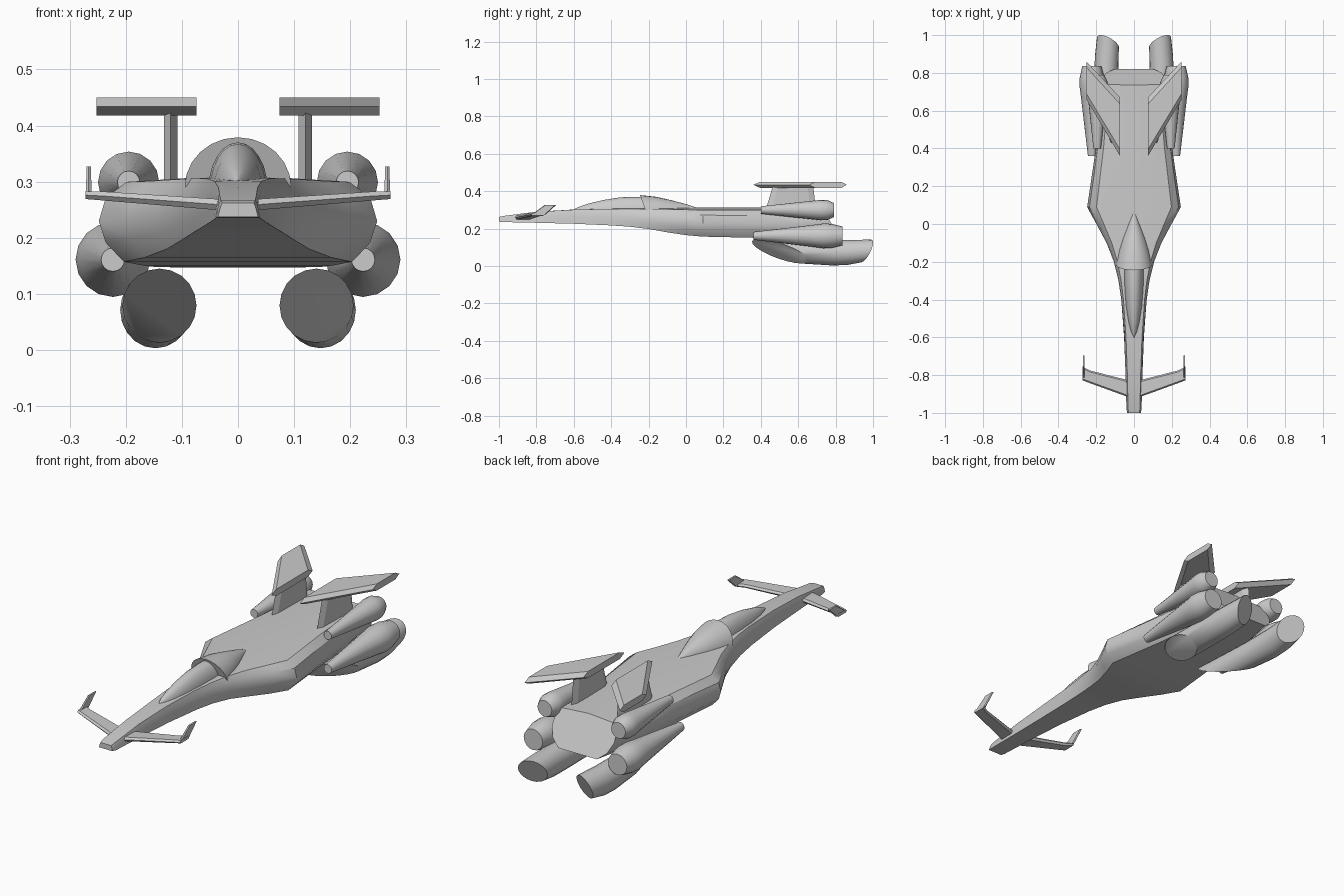
import bpy, bmesh, math

if "Cube" in bpy.data.objects:
    bpy.data.objects.remove(bpy.data.objects["Cube"])


def loft(name, rings, mirror=False, angle=32):
    """Skin a list of equal-length point rings and cap both ends."""
    bm = bmesh.new()
    vs = [[bm.verts.new(p) for p in r] for r in rings]
    n = len(vs[0])
    for a, b in zip(vs, vs[1:]):
        for i in range(n):
            j = (i + 1) % n
            bm.faces.new((a[i], a[j], b[j], b[i]))
    bm.faces.new(vs[0])
    bm.faces.new(vs[-1])
    bmesh.ops.recalc_face_normals(bm, faces=bm.faces)
    me = bpy.data.meshes.new(name)
    bm.to_mesh(me)
    bm.free()
    me.shade_smooth()
    me.set_sharp_from_angle(angle=math.radians(angle))
    ob = bpy.data.objects.new(name, me)
    bpy.context.collection.objects.link(ob)
    if mirror:
        ob.modifiers.new("mirror", "MIRROR")
    return ob


def circle(n=16):
    return [(math.cos(2 * math.pi * i / n), math.sin(2 * math.pi * i / n)) for i in range(n)]


def foil(y0, y1, h, e):
    """Six-sided blade section: (along y, thickness)."""
    return [(y0, 0), (y0 + e, h), (y1 - e, h), (y1, 0), (y1 - e, -h), (y0 + e, -h)]


def flat_foil(x, z, *f):
    return [(x, y, z + t) for y, t in foil(*f)]


def upright_foil(x, z, *f):
    return [(x + t, y, z) for y, t in foil(*f)]


# Hull: trapezoid nose blending into a wide body with rounded sides
NOSE = [(0, 1), (.78, 1), (.86, .75), (.91, .5), (.95, .25), (1, 0)]
BODY = [(0, 1), (.8, .92), (.95, .74), (1, .47), (.95, .22), (.82, 0)]
TAIL = [(0, 1), (.85, .95), (.97, .78), (1, .5), (.87, .2), (.62, 0)]


def hull_ring(y, w, zt, zb, t, shear=0):
    prof = [(a[0] + (b[0] - a[0]) * t, a[1] + (b[1] - a[1]) * t) for a, b in zip(NOSE, BODY)]
    if shear:
        prof = TAIL
    half = [(w * x, y + shear * (1 - z), zb + (zt - zb) * z) for x, z in prof]
    return half + [(-x, y, z) for x, y, z in half[-1:0:-1]]


loft("hull", [hull_ring(*s) for s in [
    (-1, .036, .262, .237, 0), (-.98, .04, .267, .235, 0), (-.8, .045, .29, .231, .05),
    (-.6, .054, .302, .226, .15), (-.4, .071, .308, .217, .35), (-.3, .086, .31, .21, .5),
    (-.2, .11, .311, .198, .65), (-.1, .148, .312, .18, .8), (0, .2, .312, .165, .95),
    (.09, .248, .312, .157, 1), (.4, .202, .312, .15, 1), (.6, .18, .31, .148, 1),
    (.735, .165, .307, .147, 1, .085)]])


# Cockpit glass and the fairing behind it
def arch(y, w, zt, base, lean=0, n=12):
    return [(w * math.cos(math.pi * i / n), y + lean * (1 - math.sin(math.pi * i / n)),
             base + (zt - base) * math.sin(math.pi * i / n)) for i in range(n + 1)]


loft("canopy", [arch(y, w, z, .285) for y, w, z in [
    (-.6, .004, .303), (-.57, .018, .317), (-.52, .031, .334), (-.44, .043, .353),
    (-.35, .05, .367), (-.27, .053, .37), (-.2, .053, .368)]], angle=50)
loft("canopy_fairing", [arch(y, w, z, .29, l) for y, w, z, l in [
    (-.245, .095, .379, .03), (-.16, .08, .37, .02), (-.08, .059, .352, .01),
    (0, .032, .331, 0), (.07, .006, .308, 0)]], angle=50)

# Nose wings with raised tips
loft("nose_wing", [flat_foil(.02, .258, -.92, -.83, .01, .008),
                   flat_foil(.235, .274, -.842, -.775, .008, .008),
                   flat_foil(.272, .276, -.828, -.755, .007, .008)], True, 20)
loft("nose_winglet", [upright_foil(.266, .275, -.826, -.75, .005, .006),
                      upright_foil(.266, .327, -.755, -.693, .004, .006)], True, 20)

# Tail pylons carrying swept plates
loft("tail_pylon", [upright_foil(.12, .295, .425, .695, .012, .03),
                    upright_foil(.12, .43, .465, .68, .012, .03)], True, 20)
loft("tail_plate", [flat_foil(.074, .434, .36, .67, .016, .035),
                    flat_foil(.252, .434, .66, .86, .016, .03)], True, 20)


# Side engine pods
def pod(name, x, z, stations):
    loft(name, [[(x + r * c, y, z + r * s) for c, s in circle()] for y, r in stations], True)


pod("upper_pod", .195, .299, [(.40, .02), (.68, .05), (.72, .0545), (.755, .0535), (.79, .038)])
pod("lower_pod", .223, .161, [(.36, .021), (.69, .06), (.735, .0665), (.78, .064), (.837, .05)])


# Belly thrusters: slant-cut tubes, the front cut facing out and down
def thruster_ring(x, z, rx, rz, y, kx, kz):
    return [(x + rx * c, y + kx * c + kz * s, z + rz * s) for c, s in circle(20)]


loft("belly_thruster", [thruster_ring(*s) for s in [
    (.14, .079, .066, .066, .505, .1, -.115),
    (.147, .071, .063, .068, .74, .05, -.04),
    (.145, .072, .062, .067, .86, .03, 0),
    (.138, .08, .058, .061, .962, .026, .028)]], True)
